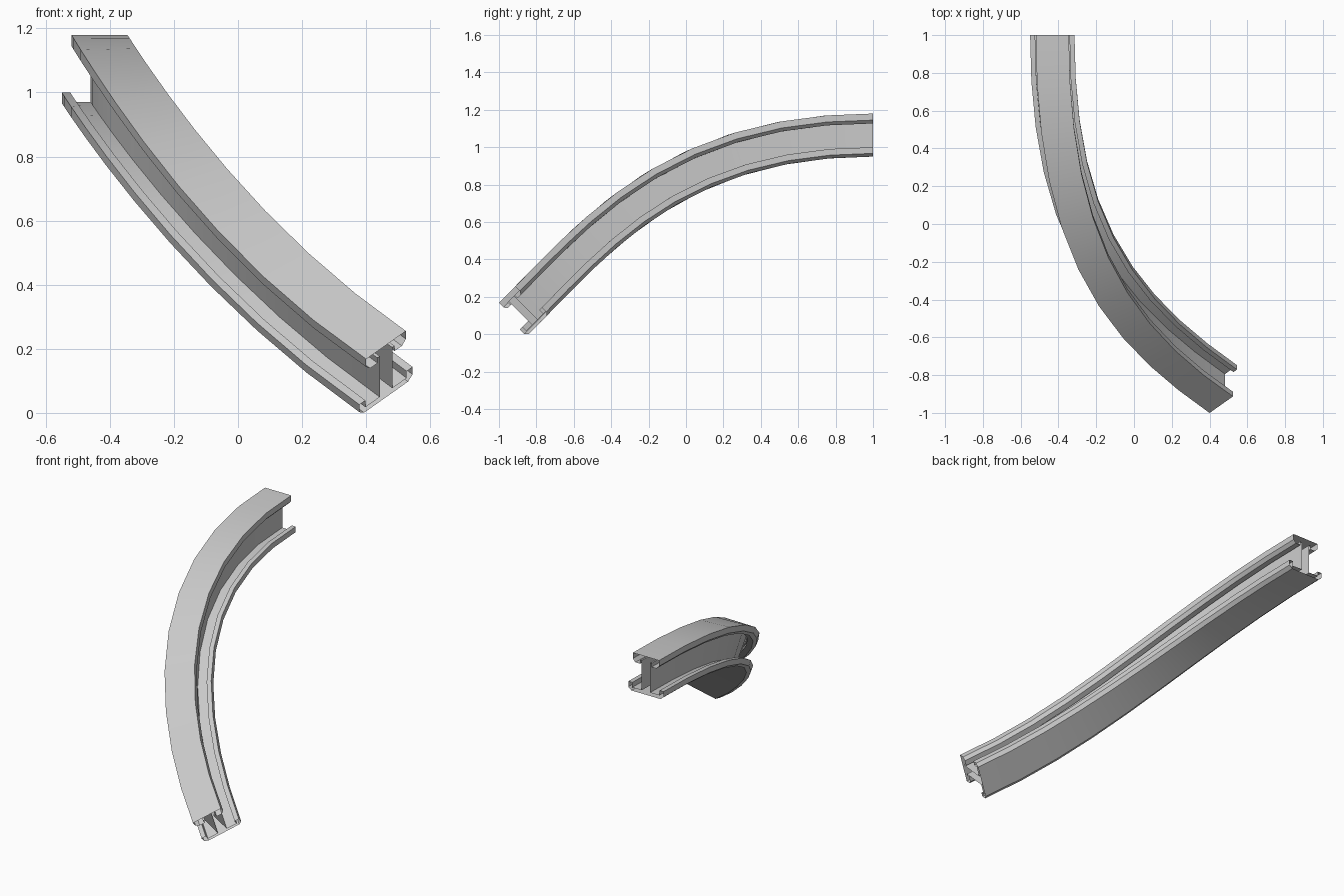
import bpy, bmesh
from math import atan2, asin, sin, cos, sqrt
from mathutils import Vector

if "Cube" in bpy.data.objects:
    bpy.data.objects.remove(bpy.data.objects["Cube"])

SEGMENTS = 10

# Right half of the rail section (across, up), bottom to top; mirrored for the left
half = [(0.097, 0.0), (0.1175, 0.017), (0.1175, 0.05), (0.091, 0.05), (0.091, 0.02),
        (0.0275, 0.02), (0.0275, 0.2), (0.0375, 0.2), (0.0375, 0.177),
        (0.07, 0.177), (0.0875, 0.195), (0.0875, 0.23)]
profile = half + [(-x, z) for x, z in reversed(half)]

# Path of the section's base: level at the back, turning and diving 45 degrees at the front
r = sqrt(0.5)
p0 = Vector((-0.4325, 1.0, 0.95))
p3 = Vector((0.462, -0.794, 0.049))
p1 = p0 + Vector((0, -1, 0)) * 1.0
p2 = p3 - Vector((r, -0.5, -0.5)) * 0.8


def point(s):
    q = 1 - s
    return q**3 * p0 + 3 * q * q * s * p1 + 3 * q * s * s * p2 + s**3 * p3


def tangent(s):
    q = 1 - s
    return (q * q * (p1 - p0) + 2 * q * s * (p2 - p1) + s * s * (p3 - p2)).normalized()


# Evenly spaced stations along the path
N = 1000
lengths = [0.0]
for k in range(N):
    lengths.append(lengths[-1] + (point((k + 1) / N) - point(k / N)).length)
stations = [min(range(N + 1), key=lambda k: abs(lengths[k] - lengths[-1] * i / SEGMENTS)) / N
            for i in range(SEGMENTS + 1)]

# Sweep the section, open at both ends
bm = bmesh.new()
rings = []
for s in stations:
    c, t = point(s), tangent(s)
    yaw, pitch = asin(t.x), atan2(-t.z, -t.y)
    across = Vector((cos(yaw), sin(yaw) * cos(pitch), sin(yaw) * sin(pitch)))
    up = Vector((0, -sin(pitch), cos(pitch)))
    rings.append([bm.verts.new(c + across * x + up * z) for x, z in profile])

n = len(profile)
for a, b in zip(rings, rings[1:]):
    for j in range(n):
        k = (j + 1) % n
        bm.faces.new((a[j], a[k], b[k], b[j]))

mesh = bpy.data.meshes.new("curved_rail")
bm.to_mesh(mesh)
bm.free()
rail = bpy.data.objects.new("curved_rail", mesh)
bpy.context.collection.objects.link(rail)
bpy.context.view_layer.objects.active = rail
rail.select_set(True)
bpy.ops.object.shade_smooth_by_angle(angle=0.5)
